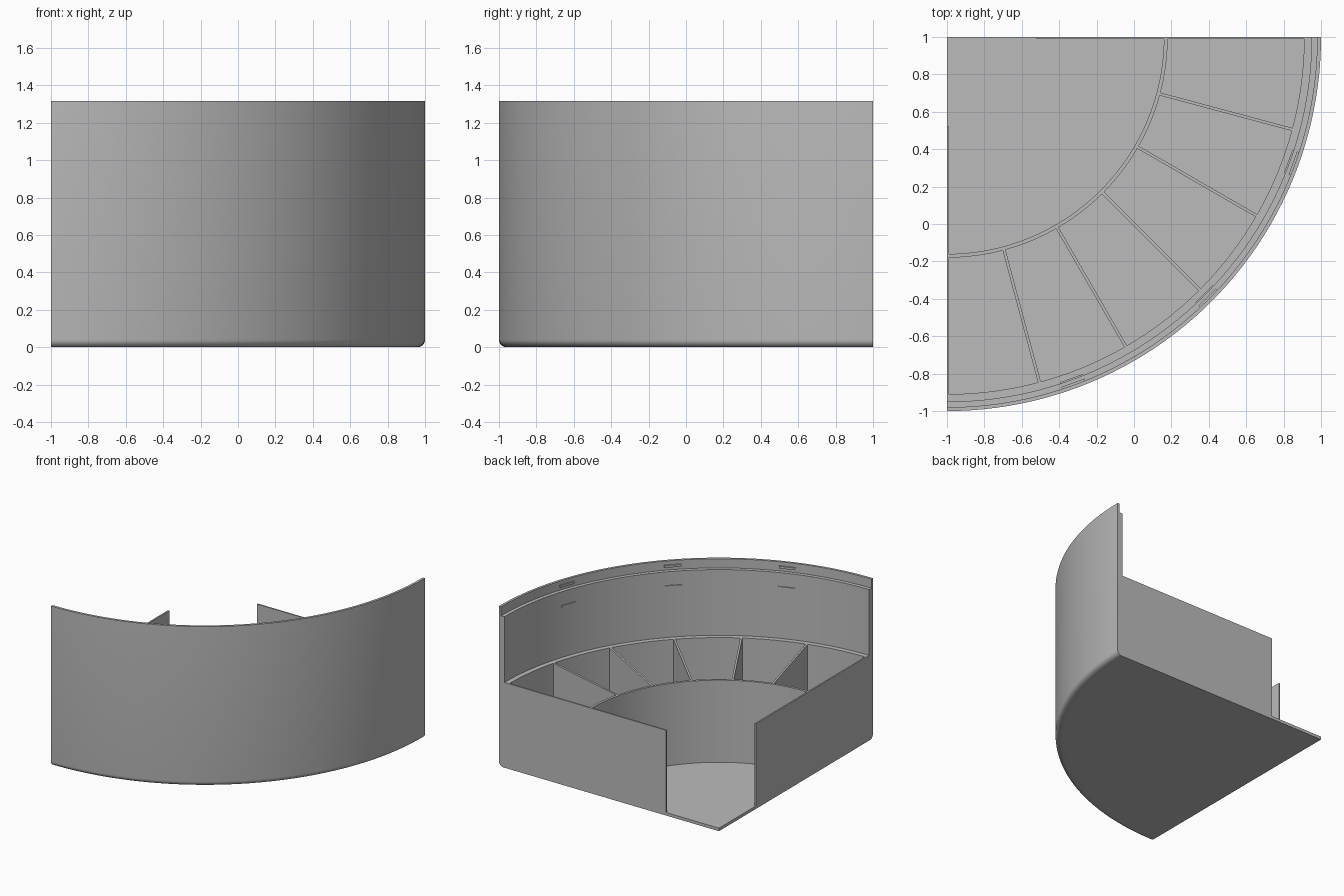
import bpy, bmesh, math
from mathutils import Matrix, Vector

cube = bpy.data.objects.get("Cube")
if cube:
    bpy.data.objects.remove(cube, do_unlink=True)

CORNER = Vector((-1, 1, 0))   # centre of the quarter circle
FLOOR, BIN_TOP, LINER_TOP, RIM = 0.025, 0.70, 1.24, 1.315
SEGMENTS = 48

grey = bpy.data.materials.new("plain grey")
grey.use_nodes = True
COLOUR = (0.5, 0.5, 0.5, 1)
grey.diffuse_color = COLOUR
grey.node_tree.nodes["Principled BSDF"].inputs["Base Color"].default_value = COLOUR


def finish(bm, name, smooth=False):
    bmesh.ops.recalc_face_normals(bm, faces=bm.faces)
    mesh = bpy.data.meshes.new(name)
    bm.to_mesh(mesh)
    bm.free()
    obj = bpy.data.objects.new(name, mesh)
    bpy.context.collection.objects.link(obj)
    mesh.materials.append(grey)
    if smooth:
        bpy.ops.object.select_all(action='DESELECT')
        obj.select_set(True)
        bpy.context.view_layer.objects.active = obj
        bpy.ops.object.shade_smooth_by_angle(angle=math.radians(35))
    return obj


def sweep(name, profile):
    """Turn a closed (radius, height) profile through the quarter circle."""
    bm = bmesh.new()
    rings = []
    for i in range(SEGMENTS + 1):
        a = -math.pi / 2 * i / SEGMENTS
        rings.append([bm.verts.new(CORNER + Vector((r * math.cos(a), r * math.sin(a), z)))
                      for r, z in profile])
    n = len(profile)
    for a, b in zip(rings, rings[1:]):
        for j in range(n):
            k = (j + 1) % n
            bm.faces.new((a[j], a[k], b[k], b[j]))
    bm.faces.new(rings[0])
    bm.faces.new(rings[-1])
    bmesh.ops.remove_doubles(bm, verts=bm.verts, dist=1e-5)
    return finish(bm, name, True)


def radial_box(name, angle, r0, r1, side0, side1, z0, z1):
    """Box laid out along a radius, at an angle clockwise from +x."""
    bm = bmesh.new()
    bmesh.ops.create_cube(bm, size=1)
    size = Vector((r1 - r0, side1 - side0, z1 - z0))
    mid = Vector((r0 + r1, side0 + side1, z0 + z1)) / 2
    turn = Matrix.Rotation(-math.radians(angle), 4, 'Z')
    bm.transform(Matrix.Translation(CORNER) @ turn @ Matrix.Translation(mid)
                 @ Matrix.Diagonal((*size, 1)))
    return finish(bm, name)


# Outer shell with a rounded bottom edge
BEVEL = 0.04
rounded = [(2 - BEVEL + BEVEL * math.sin(t), BEVEL - BEVEL * math.cos(t))
           for t in (math.pi / 2 * i / 6 for i in range(7))]
sweep("outer_shell", [(1.91, 0)] + rounded + [(2, RIM), (1.98, RIM), (1.98, LINER_TOP),
                                              (1.95, LINER_TOP), (1.95, BIN_TOP), (1.91, BIN_TOP)])

# Quarter-circle floor
sweep("floor", [(0, 0), (1.91, 0), (1.91, FLOOR), (0, FLOOR)])

# Curved wall on the inner side of the bins
sweep("inner_wall", [(1.16, FLOOR), (1.18, FLOOR), (1.18, BIN_TOP), (1.16, BIN_TOP)])

# Dividers between the bins
for i in range(1, 6):
    radial_box(f"divider_{i}", 15 * i, 1.18, 1.912, -0.008, 0.008, FLOOR, BIN_TOP)

# Straight side walls, stopping short of the open corner
radial_box("back_side_wall", 0, 0.48, 1.912, -0.012, 0, FLOOR, BIN_TOP)
radial_box("right_side_wall", 90, 0.48, 1.912, 0, 0.012, FLOOR, BIN_TOP)

# Small tabs on the rim and on the liner
for i, angle in enumerate((20, 45, 70), 1):
    radial_box(f"rim_tab_{i}", angle, 1.968, 1.985, -0.065, 0.065, 1.265, 1.283)
    radial_box(f"liner_tab_{i}", angle, 1.942, 1.955, -0.065, 0.065, 1.11, 1.128)
